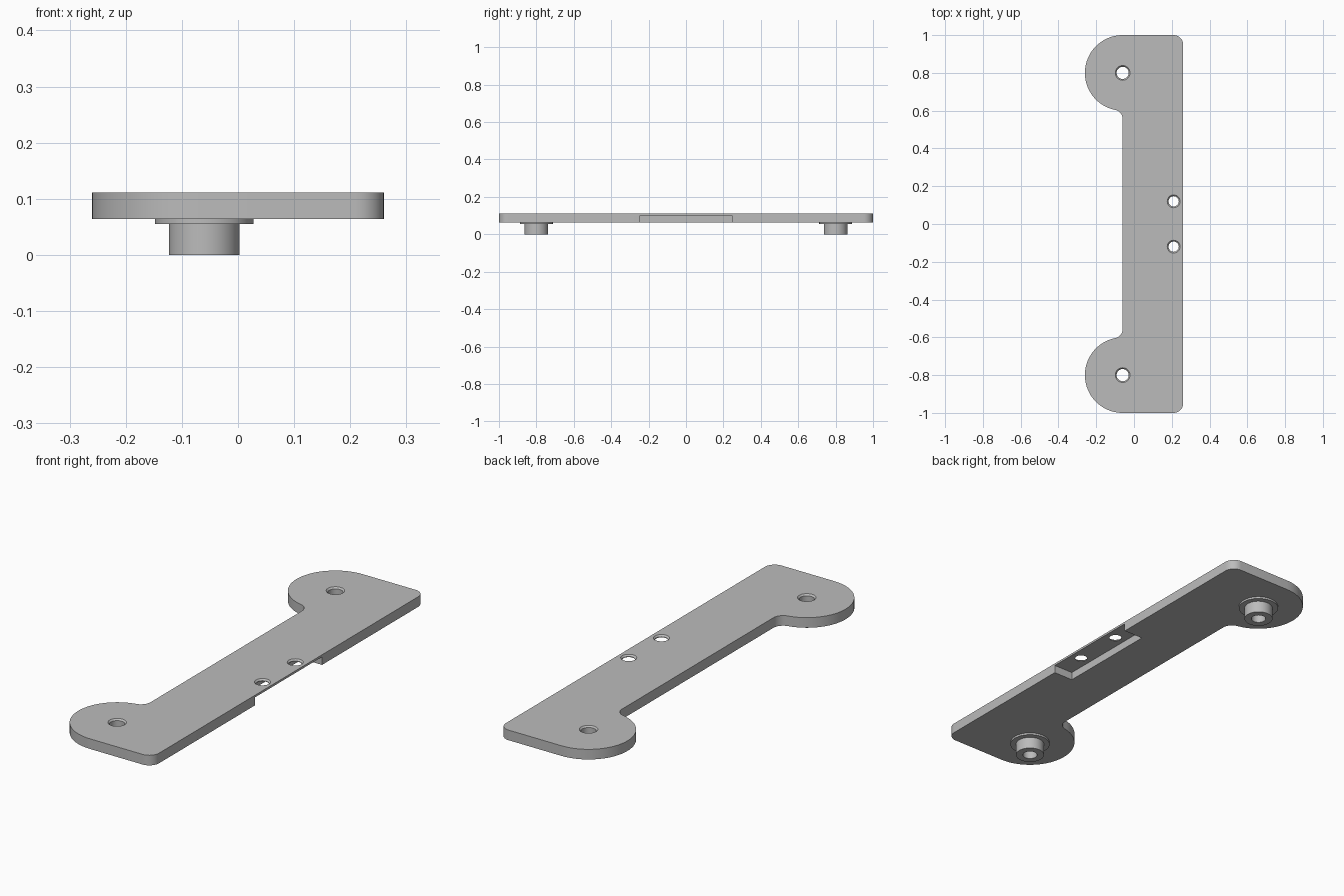
import bpy, bmesh
from math import sin, cos, tau, radians, acos, degrees, sqrt

if "Cube" in bpy.data.objects:
    bpy.data.objects.remove(bpy.data.objects["Cube"], do_unlink=True)

GREY = (0.5, 0.5, 0.5, 1)
grey = bpy.data.materials.new("plain grey")
grey.use_nodes = True
grey.diffuse_color = GREY
grey.node_tree.nodes["Principled BSDF"].inputs["Base Color"].default_value = GREY

BOTTOM, TOP = 0.064, 0.111      # plate faces
RECESS = 0.101                  # ceiling of the underside recess
HUB_X, HUB_Y, HUB_R = -0.06, 0.8, 0.2
BLEND = 0.05                    # corner and fillet radius
BORE = 0.032


def make_object(name, bm):
    bmesh.ops.recalc_face_normals(bm, faces=bm.faces)
    mesh = bpy.data.meshes.new(name)
    bm.to_mesh(mesh)
    bm.free()
    mesh.materials.append(grey)
    obj = bpy.data.objects.new(name, mesh)
    bpy.context.collection.objects.link(obj)
    return obj


def arc(cx, cy, r, start, end, steps):
    angles = [radians(start + (end - start) * i / steps) for i in range(steps + 1)]
    return [(cx + r * cos(a), cy + r * sin(a)) for a in angles]


def prism(name, outline, low, high):
    bm = bmesh.new()
    face = bm.faces.new([bm.verts.new((x, y, low)) for x, y in outline])
    made = bmesh.ops.extrude_face_region(bm, geom=[face])["geom"]
    for v in made:
        if isinstance(v, bmesh.types.BMVert):
            v.co.z = high
    return make_object(name, bm)


def lathe(name, profile, x, y, closed, sides=48):
    """Turn an (r, z) profile about a vertical axis; open profiles get capped."""
    bm = bmesh.new()
    rings = [[bm.verts.new((x + r * cos(tau * i / sides), y + r * sin(tau * i / sides), z))
              for i in range(sides)] for r, z in profile]
    pairs = list(zip(rings, rings[1:]))
    if closed:
        pairs.append((rings[-1], rings[0]))
    else:
        bm.faces.new(rings[0])
        bm.faces.new(rings[-1])
    for a, b in pairs:
        for i in range(sides):
            j = (i + 1) % sides
            bm.faces.new((a[i], a[j], b[j], b[i]))
    return make_object(name, bm)


def smooth(obj):
    bpy.ops.object.select_all(action='DESELECT')
    obj.select_set(True)
    bpy.context.view_layer.objects.active = obj
    bpy.ops.object.shade_smooth_by_angle(angle=radians(30))


# Plate outline: rounded corner, round lobe, fillet into the narrow middle
rise = sqrt((HUB_R + BLEND) ** 2 - BLEND ** 2)
turn = degrees(acos(BLEND / (HUB_R + BLEND)))
half = (arc(0.26 - BLEND, 1 - BLEND, BLEND, 0, 90, 10)
        + arc(HUB_X, HUB_Y, HUB_R, 90, 180 + turn, 40)
        + arc(HUB_X - BLEND, HUB_Y - rise, BLEND, turn, 0, 10)[1:])
plate = prism("plate", half + [(x, -y) for x, y in reversed(half)], BOTTOM, TOP)

# Cutters: edge recess below, and holes with a chamfered upper rim
cutters = [prism("recess_cutter",
                 [(0.16, -0.245), (0.3, -0.245), (0.3, 0.245), (0.16, 0.245)], 0.03, RECESS)]
for x, y, r in ((HUB_X, HUB_Y, BORE), (0.21, 0.12, 0.027)):
    for side in (-1, 1):
        rim = [(r, 0.02), (r, TOP - 0.007), (r + 0.007, TOP), (r + 0.007, TOP + 0.05)]
        cutters.append(lathe("hole_cutter", rim, x, side * y, False))

for cutter in cutters:
    cutter.hide_render = True
    cut = plate.modifiers.new("cut", 'BOOLEAN')
    cut.operation = 'DIFFERENCE'
    cut.solver = 'EXACT'
    cut.object = cutter

# Bake the cuts and drop the cutters
bpy.context.view_layer.update()
graph = bpy.context.evaluated_depsgraph_get()
baked = bpy.data.meshes.new_from_object(plate.evaluated_get(graph))
plate.modifiers.clear()
plate.data = baked
for cutter in cutters:
    bpy.data.objects.remove(cutter, do_unlink=True)
smooth(plate)

# Hollow bosses with a thin flange under each lobe
for label, side in (("front", -1), ("back", 1)):
    profile = [(BORE, 0), (0.063, 0), (0.063, 0.055), (0.088, 0.055),
               (0.088, BOTTOM), (BORE, BOTTOM)]
    smooth(lathe(label + "_boss", profile, HUB_X, side * HUB_Y, True))
